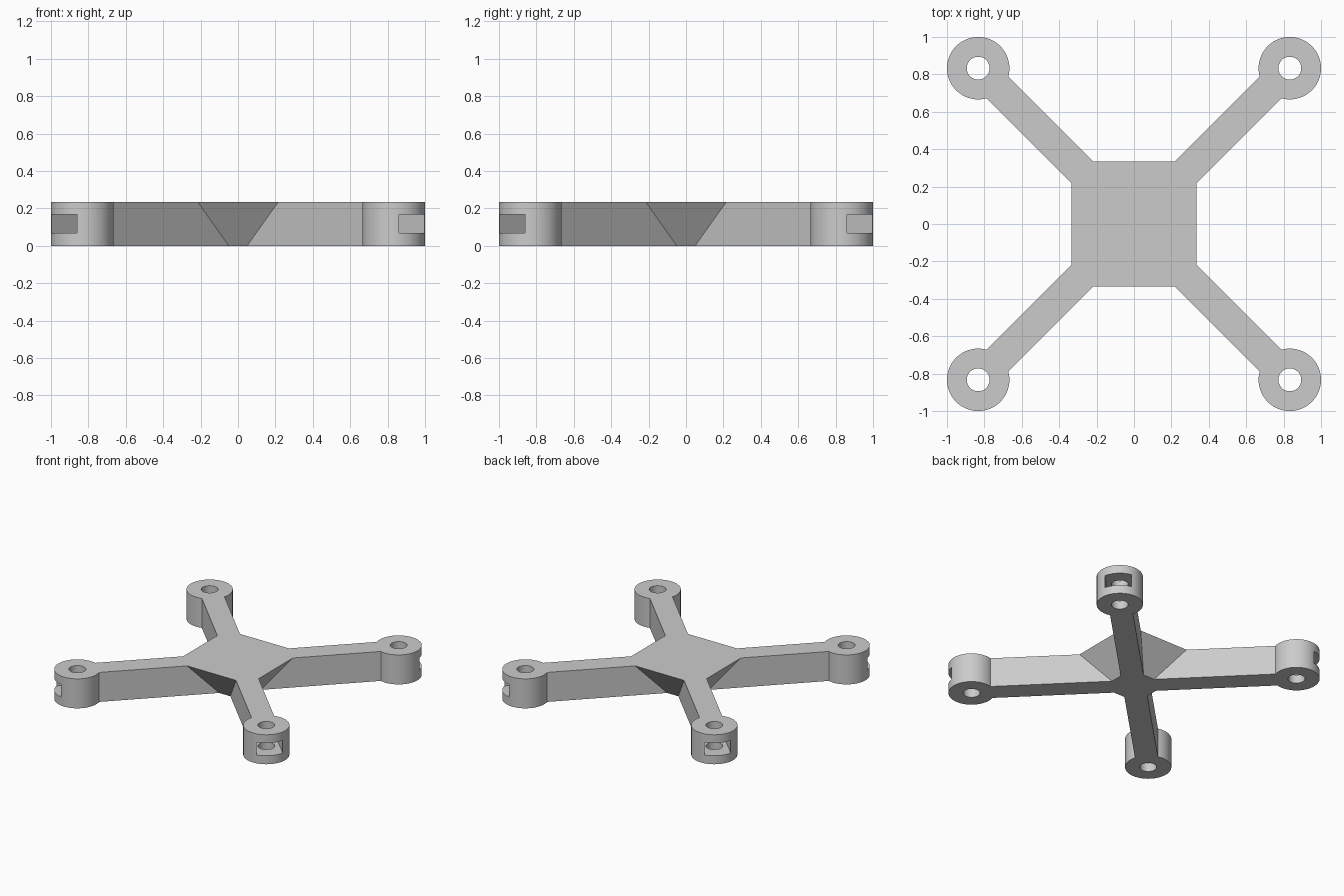
import bpy, bmesh, math
from mathutils import Matrix, Vector

if "Cube" in bpy.data.objects:
    bpy.data.objects.remove(bpy.data.objects["Cube"], do_unlink=True)

H = 0.235           # frame height
C = 0.833           # motor mount centre
R, HOLE = 0.167, 0.061
ARM = 0.083         # half width of an arm
NUT = 0.096         # half width of a nut pocket

grey = bpy.data.materials.new("light grey plastic")
grey.use_nodes = True
grey.diffuse_color = (0.6, 0.6, 0.6, 1)
grey.node_tree.nodes["Principled BSDF"].inputs["Base Color"].default_value = (0.6, 0.6, 0.6, 1)


def prism(name, outline, z0, z1, angle=0, centre=(0, 0), bottom_scale=1):
    """Extrude a flat outline from z0 to z1, turned and moved in plan."""
    bm = bmesh.new()
    low = [bm.verts.new((x * bottom_scale, y * bottom_scale, z0)) for x, y in outline]
    top = [bm.verts.new((x, y, z1)) for x, y in outline]
    bm.faces.new(low[::-1])
    bm.faces.new(top)
    for i in range(len(low)):
        j = (i + 1) % len(low)
        bm.faces.new((low[i], low[j], top[j], top[i]))
    bm.transform(Matrix.Translation((*centre, 0)) @ Matrix.Rotation(angle, 4, "Z"))
    bmesh.ops.recalc_face_normals(bm, faces=bm.faces)
    mesh = bpy.data.meshes.new(name)
    bm.to_mesh(mesh)
    bm.free()
    mesh.materials.append(grey)
    obj = bpy.data.objects.new(name, mesh)
    bpy.context.collection.objects.link(obj)
    return obj


def rect(a, b):
    return [(-a, -b), (a, -b), (a, b), (-a, b)]


def circle(r, n=64):
    return [(r * math.cos(math.tau * i / n), r * math.sin(math.tau * i / n)) for i in range(n)]


def combine(target, tool, operation):
    mod = target.modifiers.new(operation, "BOOLEAN")
    mod.operation = operation
    mod.solver = "EXACT"
    mod.object = tool
    bpy.context.view_layer.objects.active = target
    bpy.ops.object.modifier_apply(modifier=mod.name)
    bpy.data.objects.remove(tool, do_unlink=True)


# Central plate tapering towards the bottom
frame = prism("cross_frame", rect(0.333, 0.333), 0, H, bottom_scale=0.5)

# Two diagonal bars form the four arms
reach = C * math.sqrt(2)
for angle in (math.pi / 4, -math.pi / 4):
    combine(frame, prism("arm_bar", rect(reach, ARM), 0, H, angle), "UNION")

# Round mounts, bolt holes and outward-opening hexagonal nut pockets
k = NUT / math.sqrt(3)
pocket = [(0.3, -NUT), (0.3, NUT), (-k, NUT), (-2 * k, 0), (-k, -NUT)]
corners = [math.pi / 4 + i * math.pi / 2 for i in range(4)]
places = [(a, (reach * math.cos(a), reach * math.sin(a))) for a in corners]
for a, p in places:
    combine(frame, prism("mount", circle(R), 0, H, 0, p), "UNION")
for a, p in places:
    combine(frame, prism("bolt_hole", circle(HOLE), -0.1, H + 0.1, 0, p), "DIFFERENCE")
    combine(frame, prism("nut_pocket", pocket, 0.068, 0.168, a, p), "DIFFERENCE")

# Smooth round walls, crisp edges
bpy.ops.object.select_all(action="DESELECT")
frame.select_set(True)
bpy.context.view_layer.objects.active = frame
bpy.ops.object.shade_smooth_by_angle(angle=math.radians(30))
